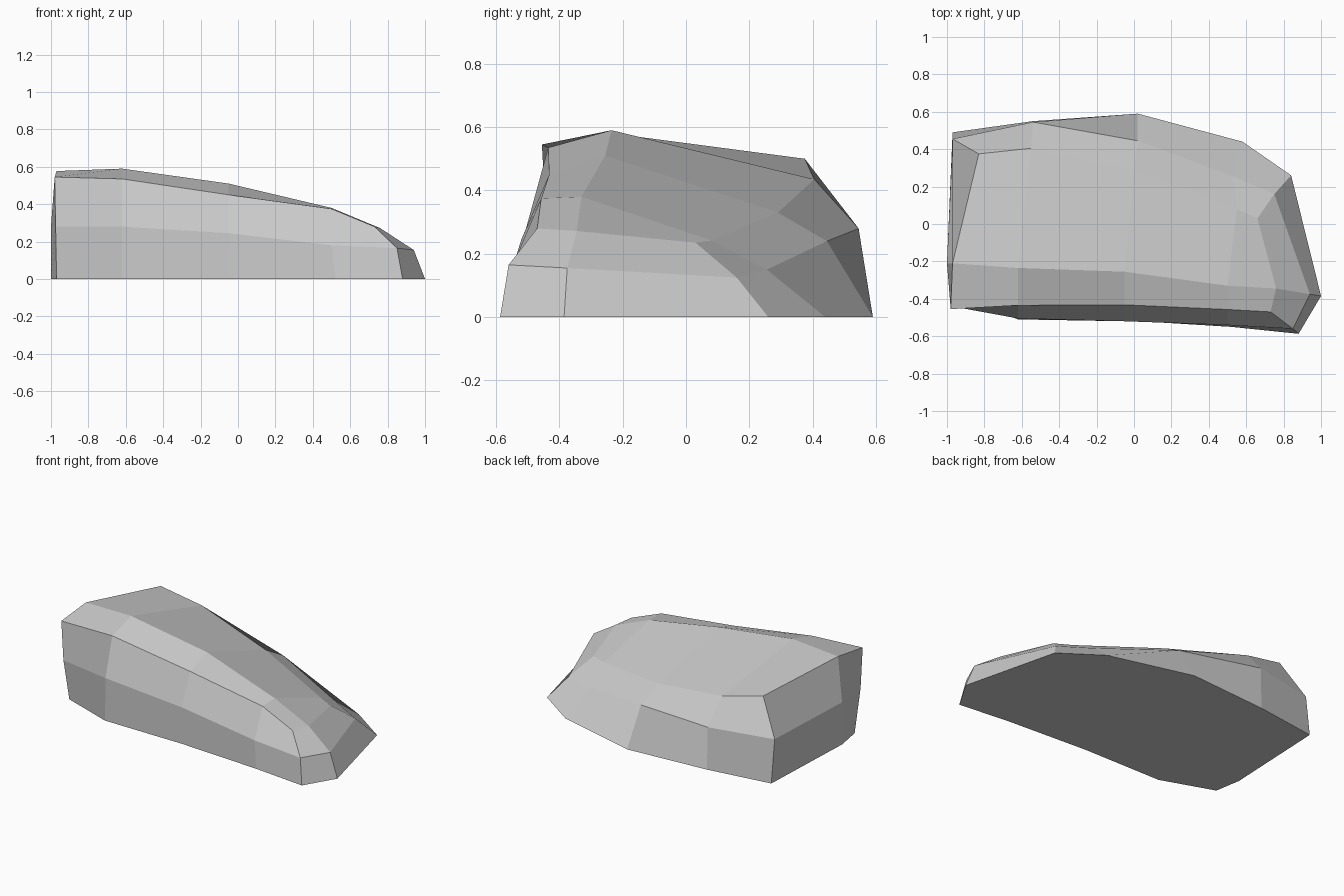
import bpy
import bmesh

default_cube = bpy.data.objects.get("Cube")
if default_cube:
    bpy.data.objects.remove(default_cube, do_unlink=True)


def flat_material(name, colour):
    """One plain colour, for the viewport and for renders."""
    material = bpy.data.materials.new(name)
    material.use_nodes = True
    material.diffuse_color = colour
    material.node_tree.nodes["Principled BSDF"].inputs["Base Color"].default_value = colour
    return material


def add_ring(mesh, points):
    return [mesh.verts.new(point) for point in points]


def bridge(mesh, lower, upper):
    """Join two rings of equal length with quads."""
    for i, vert in enumerate(lower):
        j = (i + 1) % len(lower)
        mesh.faces.new((vert, lower[j], upper[j], upper[i]))


# Rings run from the tall front corner along the front, around the low end and back
footprint = [(-.97, -.385), (-.62, -.51), (-.05, -.515), (.52, -.55),
             (.88, -.587), (1, -.385), (.84, .26), (.58, .44),
             (.02, .59), (-.54, .55), (-.97, .49), (-1, -.21)]

waist = [(-.975, -.44, .28), (-.62, -.505, .28), (-.05, -.52, .245), (.5, -.54, .18),
         (.85, -.56, .165), (.94, -.375, .155), (.75, .16, .125), (.53, .255, .15),
         (.02, .445, .24), (-.54, .545, .28), (-.97, .455, .28), (-1, -.21, .28)]

shoulder = [(-.98, -.455, .545), (-.62, -.435, .535), (-.05, -.432, .45), (.5, -.457, .375),
            (.73, -.47, .28), (.76, -.345, .272), (.66, .03, .235), (.55, .08, .242),
            (0, .29, .33), (-.55, .405, .435), (-.83, .375, .5), (-.97, -.21, .577)]

crest = [(-.62, -.235, .59), (-.05, -.255, .51), (.5, -.33, .38)]

# Rock sides: base to waist to shoulder
rock = bmesh.new()
base_ring = add_ring(rock, [(x, y, 0) for x, y in footprint])
waist_ring = add_ring(rock, waist)
top_ring = add_ring(rock, shoulder)
bridge(rock, base_ring, waist_ring)
bridge(rock, waist_ring, top_ring)
rock.faces.new(list(reversed(base_ring)))

# Rock top: two strips of facets meeting along the crest
front_edge = top_ring[:5]
back_edge = list(reversed(top_ring[6:11]))
ridge = [top_ring[-1]] + add_ring(rock, crest) + [top_ring[5]]
for near, far in ((front_edge, ridge), (ridge, back_edge)):
    for i in range(len(near) - 1):
        rock.faces.new((near[i], near[i + 1], far[i + 1], far[i]))

bmesh.ops.recalc_face_normals(rock, faces=rock.faces[:])

# Finished object with flat facets
mesh = bpy.data.meshes.new("rock")
rock.to_mesh(mesh)
rock.free()
mesh.materials.append(flat_material("stone grey", (.6, .6, .6, 1)))
bpy.context.collection.objects.link(bpy.data.objects.new("rock", mesh))
